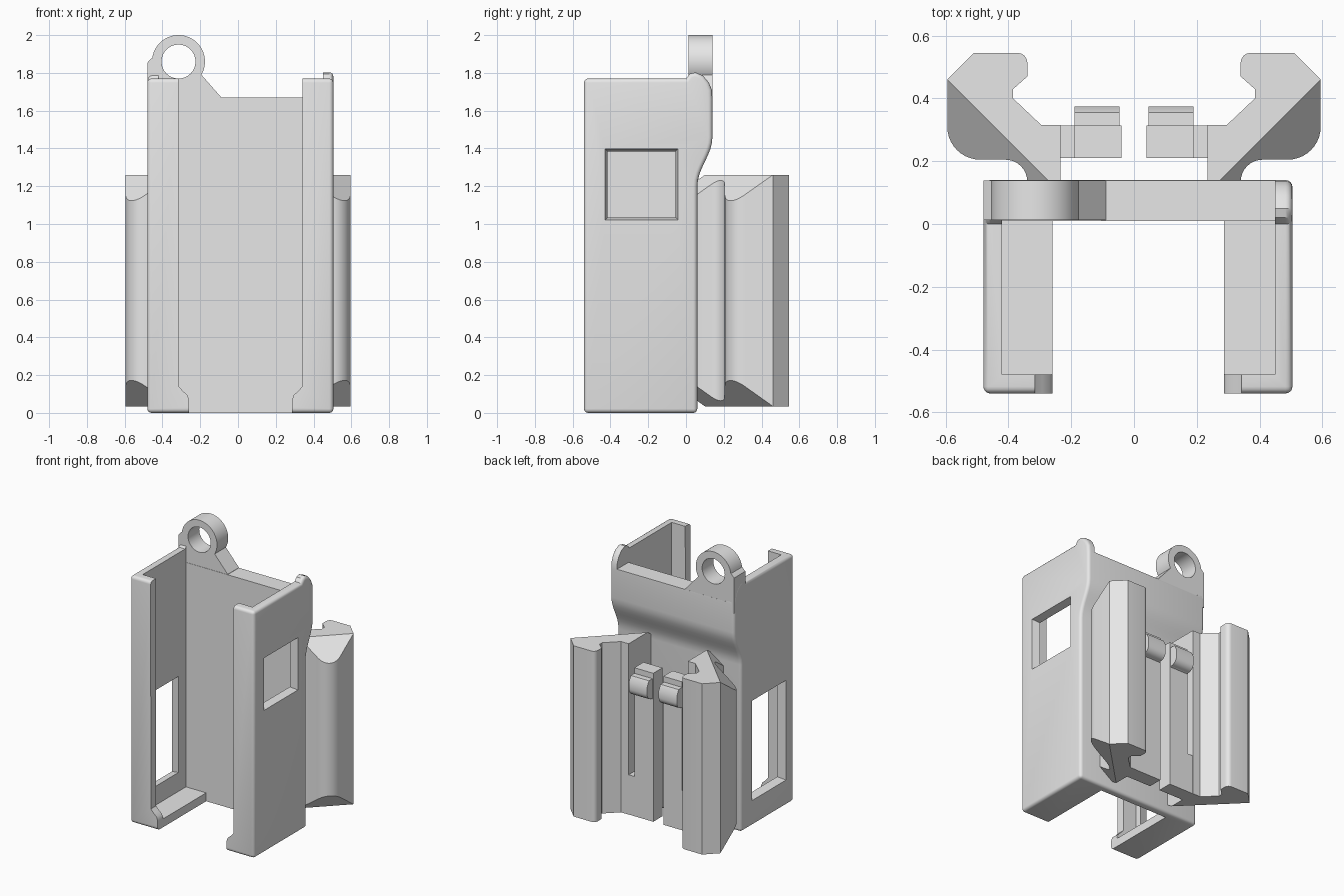
import bpy, bmesh, math
from mathutils import Vector

if "Cube" in bpy.data.objects:
    bpy.data.objects.remove(bpy.data.objects["Cube"], do_unlink=True)

grey = bpy.data.materials.new("light_grey_plastic")
grey.use_nodes = True
GREY = (0.8, 0.8, 0.8, 1)
grey.diffuse_color = GREY
for node in grey.node_tree.nodes:
    if node.type == 'BSDF_PRINCIPLED':
        node.inputs["Base Color"].default_value = GREY


def arc(cx, cy, r, a0, a1, n=10):
    """Points on an arc, angles in degrees."""
    angles = [math.radians(a0 + (a1 - a0) * i / n) for i in range(n + 1)]
    return [(cx + r * math.cos(a), cy + r * math.sin(a)) for a in angles]


def prism_mesh(points, axis, lo, hi):
    """Extrude a 2D outline along an axis."""
    place = {'x': lambda p, d: (d, p[0], p[1]),
             'y': lambda p, d: (p[0], d, p[1]),
             'z': lambda p, d: (p[0], p[1], d)}[axis]
    bm = bmesh.new()
    a = [bm.verts.new(place(p, lo)) for p in points]
    b = [bm.verts.new(place(p, hi)) for p in points]
    bm.faces.new(a)
    bm.faces.new(b)
    n = len(points)
    for i in range(n):
        j = (i + 1) % n
        bm.faces.new((a[i], a[j], b[j], b[i]))
    bmesh.ops.recalc_face_normals(bm, faces=bm.faces)
    return bm


def make(name, bm, side=1):
    """Turn a bmesh into an object, optionally mirrored in x."""
    for v in bm.verts:
        v.co.x *= side
    bmesh.ops.recalc_face_normals(bm, faces=bm.faces)
    mesh = bpy.data.meshes.new(name)
    bm.to_mesh(mesh)
    bm.free()
    mesh.materials.append(grey)
    ob = bpy.data.objects.new(name, mesh)
    bpy.context.collection.objects.link(ob)
    return ob


def activate(ob):
    bpy.ops.object.select_all(action='DESELECT')
    ob.select_set(True)
    bpy.context.view_layer.objects.active = ob


def bevel(ob, width):
    mod = ob.modifiers.new("Bevel", 'BEVEL')
    mod.width, mod.segments = width, 4
    mod.limit_method, mod.angle_limit = 'ANGLE', math.radians(60)
    mod.use_clamp_overlap = False
    activate(ob)
    bpy.ops.object.modifier_apply(modifier=mod.name)


def cut(ob, bm):
    cutter = make("cutter", bm)
    cutter.hide_render = True
    mod = ob.modifiers.new("Cut", 'BOOLEAN')
    mod.operation, mod.solver, mod.object = 'DIFFERENCE', 'EXACT', cutter
    activate(ob)
    bpy.ops.object.modifier_apply(modifier=mod.name)
    bpy.data.objects.remove(cutter, do_unlink=True)


def smooth(ob):
    activate(ob)
    bpy.ops.object.shade_smooth_by_angle(angle=math.radians(32))


def window(x_in, x_out, y0, y1, z0, z1, flare=0.02):
    """Opening that widens slightly towards the outside."""
    bm = prism_mesh([(y0, z0), (y1, z0), (y1, z1), (y0, z1)], 'x', x_in, x_out)
    mid = Vector((0, (y0 + y1) / 2, (z0 + z1) / 2))
    for v in bm.verts:
        if abs(v.co.x - x_out) < 1e-5:
            v.co.y += math.copysign(flare, v.co.y - mid.y)
            v.co.z += math.copysign(flare, v.co.z - mid.z)
    return bm


# Holder body: side walls, back, floor strips and front lips
steps = 8
swell = [(0.10 - 0.04 * math.cos(math.pi * i / steps), 1.2 + 0.26 * i / steps)
         for i in range(steps + 1)]
shoulder = [(0.14, 1.66), (0.137, 1.71), (0.12, 1.75), (0.09, 1.785),
            (0.05, 1.803), (0.02, 1.795), (0, 1.77)]
outline = [(-0.54, 0), (0.06, 0)] + swell + shoulder + [(-0.54, 1.77)]
body = make("holder_body", prism_mesh(outline, 'x', -0.48, 0.505))
bevel(body, 0.022)

cavity = [(-0.48, 0.06), (0.01, 0.06), (0.01, 1.67), (1, 1.67), (1, 3), (-0.48, 3)]
cut(body, prism_mesh(cavity, 'x', -0.42, 0.45))

# Front opening, narrower at the foot where the lips end in rounded stops
MID = 0.0135
half = [(0.273, -1), (0.245, 0.005), (0.273, 0.03), (0.273, 0.07),
        (0.282, 0.095), (0.305, 0.115), (0.327, 0.14), (0.33, 3)]
half[1] = (0.273, 0.005)
opening = [(MID + x, z) for x, z in half] + [(MID - x, z) for x, z in reversed(half)]
cut(body, prism_mesh(opening, 'y', -1, 0.01))

# Side windows
cut(body, window(0.43, 0.515, -0.41, -0.06, 1.04, 1.38))
cut(body, window(-0.40, -0.49, -0.43, -0.08, 0.2, 0.88))
smooth(body)

# Hanging ring with its foot
RX, RZ = -0.315, 1.86
foot = ([(-0.09, 1.6), (-0.479, 1.6), (-0.479, 1.855), (-0.46, 1.875)]
        + arc(RX, RZ, 0.14, 172, -30, 32) + [(-0.09, 1.672)])
ring = make("hanging_ring", prism_mesh(foot, 'y', 0.012, 0.139))
cut(ring, prism_mesh(arc(RX, RZ, 0.09, 0, 348.75, 31), 'y', -0.5, 0.5))
smooth(ring)

# Rear clip: a pair of rails with spring tabs
BOTTOM, TOP = 0.035, 1.26
rail_outline = ([(-0.235, 0.05), (-0.235, 0.315), (-0.295, 0.315), (-0.385, 0.40),
                 (-0.385, 0.43), (-0.34, 0.47)]
                + arc(-0.37, 0.515, 0.03, 0, 90, 4)
                + [(-0.51, 0.545), (-0.595, 0.46)]
                + arc(-0.49, 0.31, 0.105, 180, 270)
                + arc(-0.41, 0.135, 0.07, 90, 0, 8) + [(-0.34, 0.05)])
tab_outline = [(-0.24, BOTTOM), (-0.04, BOTTOM), (-0.04, 1.1),
               (-0.19, 1.1), (-0.19, 0.32), (-0.24, 0.32)]
hook_outline = ([(0.30, 0.91), (0.325, 0.92)] + arc(0.325, 0.97, 0.05, -90, 0, 6)
                + [(0.375, 1.02), (0.355, 1.06), (0.30, 1.06)])

for side, label in ((-1, "left"), (1, "right")):
    rail = prism_mesh(rail_outline, 'z', BOTTOM, TOP)
    # Sloped cuts on the outer corner of both ends
    for z, up in ((TOP, 1), (BOTTOM, -1)):
        bmesh.ops.bisect_plane(rail, geom=rail.verts[:] + rail.edges[:] + rail.faces[:],
                               dist=1e-5, plane_co=(-0.595, 0.46, z),
                               plane_no=(-0.707, -0.707, up), clear_outer=True)
        rim = [e for e in rail.edges if e.is_boundary]
        bmesh.ops.holes_fill(rail, edges=rim, sides=0)
    smooth(make(label + "_clip_rail", rail, side))
    make(label + "_spring_tab", prism_mesh(tab_outline, 'y', 0.21, 0.314), side)
    smooth(make(label + "_tab_hook", prism_mesh(hook_outline, 'x', -0.19, -0.046), side))
    for ob in bpy.context.scene.objects:
        ob.select_set(False)

# Mirrored parts were drawn on the right side, so side -1 is the model's left
